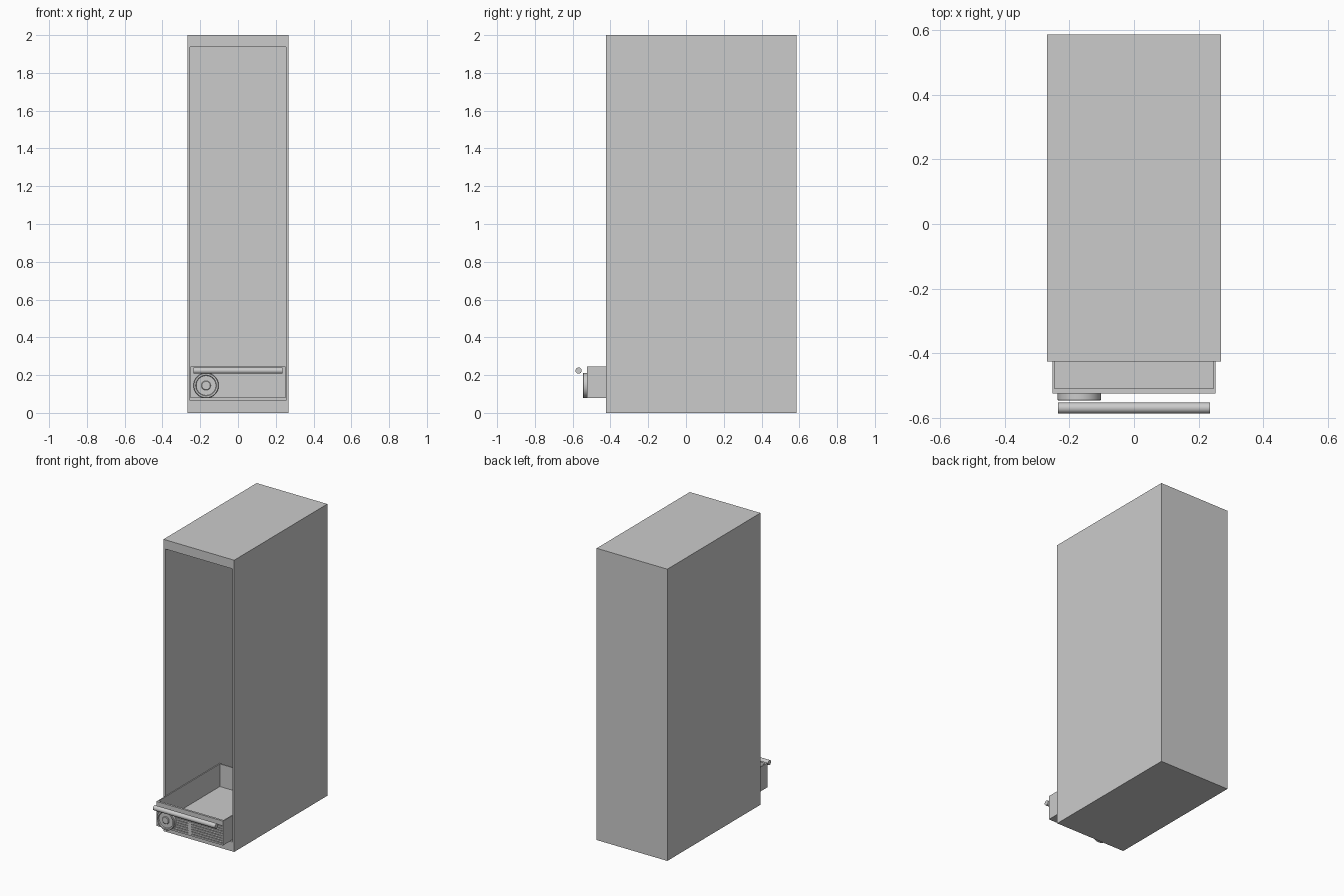
import bpy, bmesh, math
from mathutils import Matrix

if "Cube" in bpy.data.objects:
    bpy.data.objects.remove(bpy.data.objects["Cube"])


def mesh_object(name, bm):
    bmesh.ops.recalc_face_normals(bm, faces=bm.faces)
    me = bpy.data.meshes.new(name)
    bm.to_mesh(me)
    bm.free()
    ob = bpy.data.objects.new(name, me)
    bpy.context.collection.objects.link(ob)
    return ob


def smooth(ob):
    bpy.ops.object.select_all(action='DESELECT')
    ob.select_set(True)
    bpy.context.view_layer.objects.active = ob
    bpy.ops.object.shade_smooth_by_angle(angle=math.radians(35))


def box(name, x0, x1, y0, y1, z0, z1):
    bm = bmesh.new()
    bmesh.ops.create_cube(bm, size=1)
    for v in bm.verts:
        v.co.x = x1 if v.co.x > 0 else x0
        v.co.y = y1 if v.co.y > 0 else y0
        v.co.z = z1 if v.co.z > 0 else z0
    return mesh_object(name, bm)


def tray(name, outer, inner, axis, side):
    """Box with a cavity opened through the wall on the given axis and side."""
    ob = box(name, *outer)
    bm = bmesh.new()
    bm.from_mesh(ob.data)
    face = max(bm.faces, key=lambda f: f.calc_center_median()[axis] * side)
    bmesh.ops.inset_individual(bm, faces=[face], thickness=0.002)
    mid = face.calc_center_median()

    def fit(f, axes):
        for v in f.verts:
            for a in axes:
                v.co[a] = inner[2 * a + (1 if v.co[a] > mid[a] else 0)]

    fit(face, [a for a in range(3) if a != axis])
    ext = bmesh.ops.extrude_discrete_faces(bm, faces=[face])['faces'][0]
    for v in ext.verts:
        v.co[axis] = inner[2 * axis + (0 if side > 0 else 1)]
    bmesh.ops.recalc_face_normals(bm, faces=bm.faces)
    bm.to_mesh(ob.data)
    bm.free()
    return ob


# Hollow cabinet, open at the front
tray("cabinet", (-.268, .268, -.424, .585, 0, 2),
     (-.254, .254, -.424, .525, .065, 1.937), 1, -1)

# Open drawer, partly pulled out
tray("drawer", (-.2525, .2525, -.516, .163, .078, .245),
     (-.246, .246, -.508, .155, .09, .245), 2, 1)

# Drawer front: top rail, end trims and horizontal slats
box("front_top_rail", -.2525, .2525, -.523, -.516, .212, .245)
for s in (-1, 1):
    a, b = sorted((s * .246, s * .2525))
    box("front_end_trim", a, b, -.523, -.516, .078, .212)
for i in range(8):
    z = .078 + i * .0165
    box(f"front_slat_{i + 1}", -.246, .246, -.523, -.516, z, z + .0115)
box("front_centre_bar", -.014, .014, -.5235, -.516, .082, .165)

# Round dial with raised rim and hub, lathed about y
bm = bmesh.new()
profile = [(0, -.546), (.022, -.546), (.025, -.543), (.025, -.539), (.052, -.539),
           (.055, -.546), (.064, -.546), (.067, -.543), (.067, -.517), (0, -.517)]
verts = [bm.verts.new((r, y, 0)) for r, y in profile]
edges = [bm.edges.new(p) for p in zip(verts, verts[1:])]
bmesh.ops.spin(bm, geom=verts + edges, cent=(0, 0, 0), axis=(0, 1, 0),
               angle=2 * math.pi, steps=40, use_duplicate=False)
bmesh.ops.remove_doubles(bm, verts=bm.verts, dist=1e-5)
dial = mesh_object("dial", bm)
dial.location = (-.169, 0, .145)
smooth(dial)

# Round handle rail across the front
bm = bmesh.new()
bmesh.ops.create_cone(bm, cap_ends=True, segments=32, radius1=.0165, radius2=.0165,
                      depth=.47, matrix=Matrix.Rotation(math.pi / 2, 4, 'Y'))
handle = mesh_object("handle", bm)
handle.location = (0, -.5685, .224)
smooth(handle)
